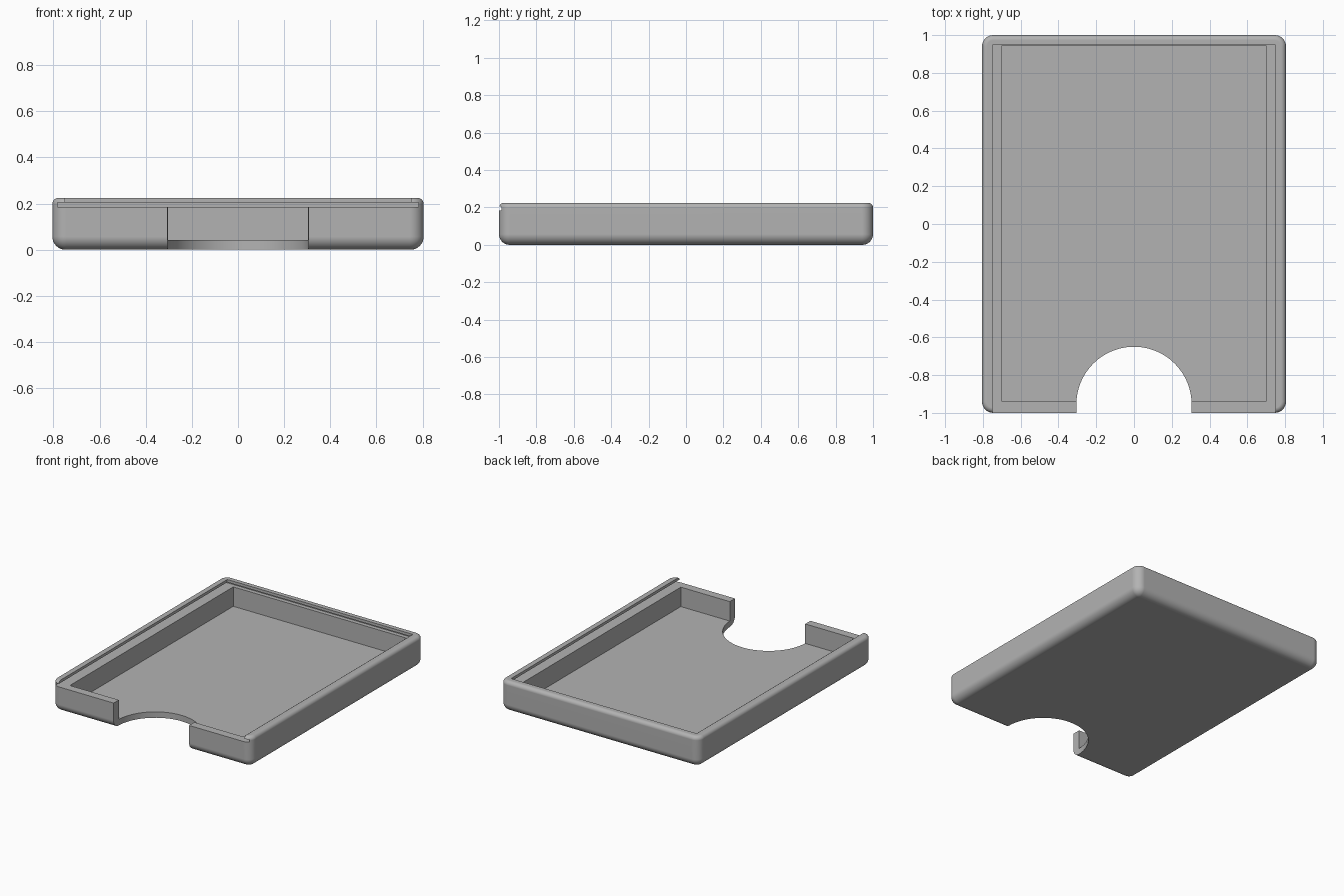
import bpy, bmesh
from math import sin, cos, pi, radians

old = bpy.data.objects.get("Cube")
if old:
    bpy.data.objects.remove(old, do_unlink=True)

W, L, H = 0.805, 1.0, 0.225      # half width, half length, height
CORNER, BOTTOM_R, TOP_R = 0.06, 0.057, 0.027
STEPS = 8

grey = bpy.data.materials.new("plain grey")
grey.use_nodes = True
colour = (0.45, 0.45, 0.45, 1)
grey.diffuse_color = colour
grey.node_tree.nodes["Principled BSDF"].inputs["Base Color"].default_value = colour


def make_object(name, bm):
    bmesh.ops.recalc_face_normals(bm, faces=bm.faces)
    mesh = bpy.data.meshes.new(name)
    bm.to_mesh(mesh)
    bm.free()
    mesh.materials.append(grey)
    obj = bpy.data.objects.new(name, mesh)
    bpy.context.collection.objects.link(obj)
    return obj


def prism(name, outline, z0, z1):
    bm = bmesh.new()
    face = bm.faces.new([bm.verts.new((x, y, z0)) for x, y in outline])
    top = bmesh.ops.extrude_face_region(bm, geom=[face])["geom"]
    for v in top:
        if isinstance(v, bmesh.types.BMVert):
            v.co.z = z1
    return make_object(name, bm)


def box(name, x, y0, y1, z0, z1):
    return prism(name, [(-x, y0), (x, y0), (x, y1), (-x, y1)], z0, z1)


def ring(bm, inset, z):
    """Rounded rectangle of vertices, shrunk by inset."""
    r = CORNER - inset
    verts = []
    for quarter, (sx, sy) in enumerate([(1, 1), (-1, 1), (-1, -1), (1, -1)]):
        for i in range(STEPS + 1):
            a = (quarter + i / STEPS) * pi / 2
            verts.append(bm.verts.new((sx * (W - CORNER) + r * cos(a),
                                       sy * (L - CORNER) + r * sin(a), z)))
    return verts


# Outer body: stacked rings with rounded bottom and top rims
bm = bmesh.new()
levels = []
for i in range(STEPS + 1):
    a = i / STEPS * pi / 2
    levels.append((BOTTOM_R * (1 - sin(a)), BOTTOM_R * (1 - cos(a))))
for i in range(STEPS + 1):
    a = i / STEPS * pi / 2
    levels.append((TOP_R * (1 - cos(a)), H - TOP_R * (1 - sin(a))))
rings = [ring(bm, d, z) for d, z in levels]
for lower, upper in zip(rings, rings[1:]):
    for i in range(len(lower)):
        j = (i + 1) % len(lower)
        bm.faces.new((lower[i], lower[j], upper[j], upper[i]))
bm.faces.new(rings[0][::-1])
bm.faces.new(rings[-1])
tray = make_object("tray", bm)

# Cutters: inner well, lid groove, lid opening and finger notch
R, CY = 0.305, -0.955
arc = [(R * cos(i * pi / 48), CY + R * sin(i * pi / 48)) for i in range(49)]
cutters = [
    box("lid_groove", 0.782, -1.2, 0.975, 0.185, 0.205),
    box("lid_opening", 0.75, -1.2, 0.947, 0.195, 0.3),
    box("inner_well", 0.70, -0.94, 0.945, 0.043, 0.195),
    prism("finger_notch", [(R, -1.2)] + arc + [(-R, -1.2)], -0.1, 0.3),
]
bpy.context.view_layer.objects.active = tray
for cutter in cutters:
    mod = tray.modifiers.new(cutter.name, 'BOOLEAN')
    mod.operation = 'DIFFERENCE'
    mod.solver = 'EXACT'
    mod.object = cutter
    bpy.ops.object.modifier_apply(modifier=mod.name)
    bpy.data.objects.remove(cutter, do_unlink=True)

# Smooth rounded edges, crisp cut edges
bpy.ops.object.select_all(action='DESELECT')
tray.select_set(True)
bpy.ops.object.shade_smooth_by_angle(angle=radians(30))
normals = tray.modifiers.new("even_shading", 'WEIGHTED_NORMAL')
normals.keep_sharp = True
